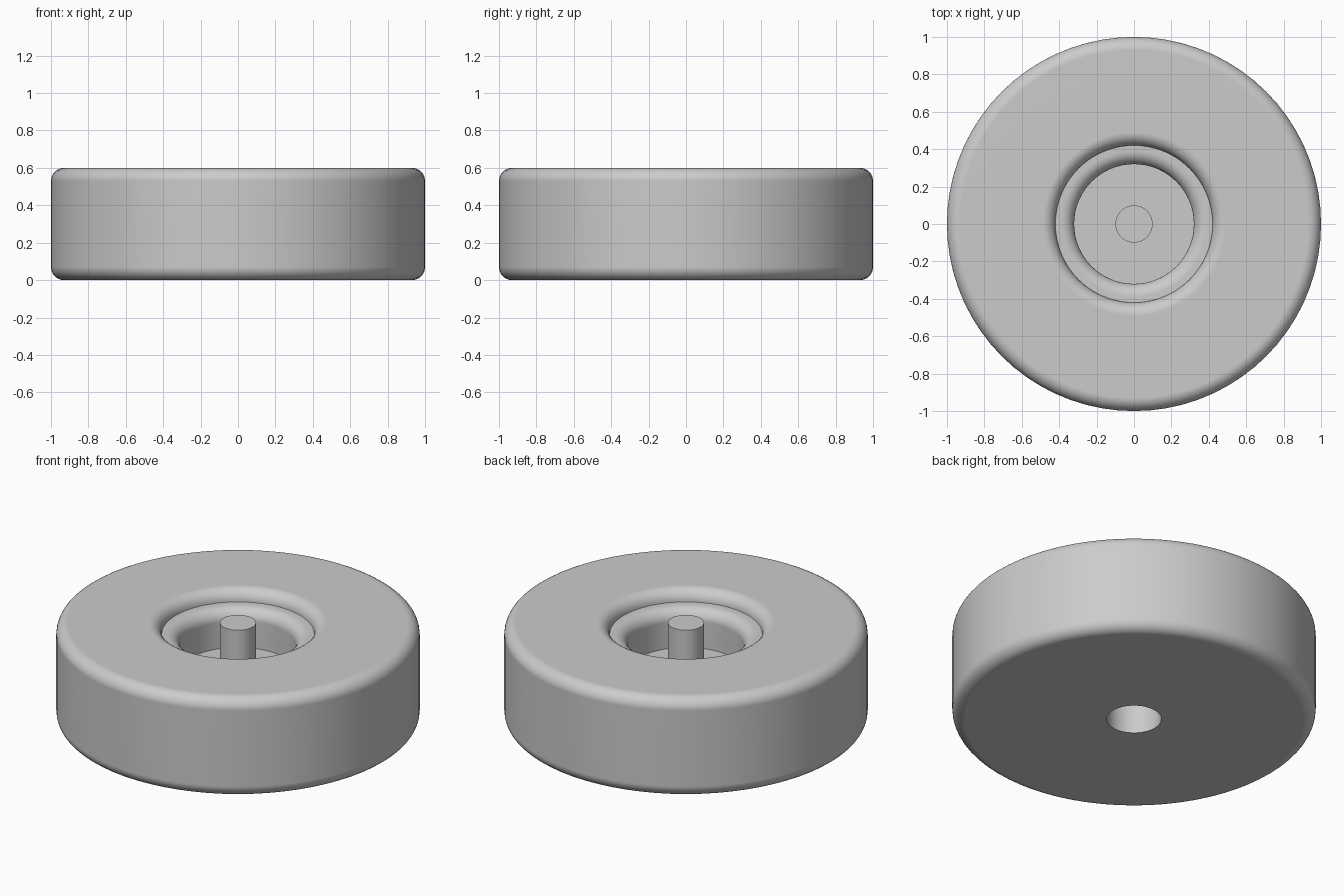
import bpy, bmesh, math
from mathutils import Vector

cube = bpy.data.objects.get("Cube")
if cube:
    bpy.data.objects.remove(cube, do_unlink=True)

grey = bpy.data.materials.new("plain grey")
grey.use_nodes = True
COLOUR = (0.6, 0.6, 0.6, 1)
grey.diffuse_color = COLOUR
grey.node_tree.nodes["Principled BSDF"].inputs["Base Color"].default_value = COLOUR

HEIGHT = 0.6
FILLET = 0.07
LEDGE = HEIGHT - FILLET
FLOOR = 0.3


def arc(cx, cz, start, end, steps=8):
    """Rounded corner of the profile, as (radius, height) points."""
    angles = [math.radians(start + (end - start) * i / steps) for i in range(steps + 1)]
    return [(cx + FILLET * math.cos(a), cz + FILLET * math.sin(a)) for a in angles]


def lathe(name, profile, sides):
    """Revolve a profile that starts and ends on the z axis."""
    bm = bmesh.new()
    verts = [bm.verts.new((r, 0, z)) for r, z in profile]
    edges = [bm.edges.new(pair) for pair in zip(verts, verts[1:])]
    bmesh.ops.spin(bm, geom=verts + edges, cent=(0, 0, 0), axis=Vector((0, 0, 1)),
                   angle=math.tau, steps=sides, use_duplicate=False)
    bmesh.ops.remove_doubles(bm, verts=bm.verts, dist=0.0005)
    bmesh.ops.recalc_face_normals(bm, faces=bm.faces)
    mesh = bpy.data.meshes.new(name)
    bm.to_mesh(mesh)
    bm.free()
    mesh.materials.append(grey)
    obj = bpy.data.objects.new(name, mesh)
    bpy.context.collection.objects.link(obj)
    bpy.ops.object.select_all(action="DESELECT")
    obj.select_set(True)
    bpy.context.view_layer.objects.active = obj
    bpy.ops.object.shade_smooth_by_angle(angle=math.radians(30))
    # Keep the broad flat faces evenly shaded
    weighted = obj.modifiers.new("even flats", "WEIGHTED_NORMAL")
    weighted.keep_sharp = True
    return obj


# Wheel body: blind axle bore below, rounded rim, stepped recess above
body = [(0, 0.22), (0.15, 0.22), (0.15, 0)]
body += arc(1 - FILLET, FILLET, -90, 0)
body += arc(1 - FILLET, LEDGE, 0, 90)
body += arc(0.42 + FILLET, LEDGE, 90, 180)
body += arc(0.32 + FILLET, LEDGE - FILLET, 90, 180)
body += [(0.32, FLOOR), (0, FLOOR)]
lathe("wheel_body", body, 72)

# Centre pin standing on the recess floor, level with the top
lathe("centre_pin", [(0, FLOOR - 0.02), (0.1, FLOOR - 0.02), (0.1, HEIGHT), (0, HEIGHT)], 24)
